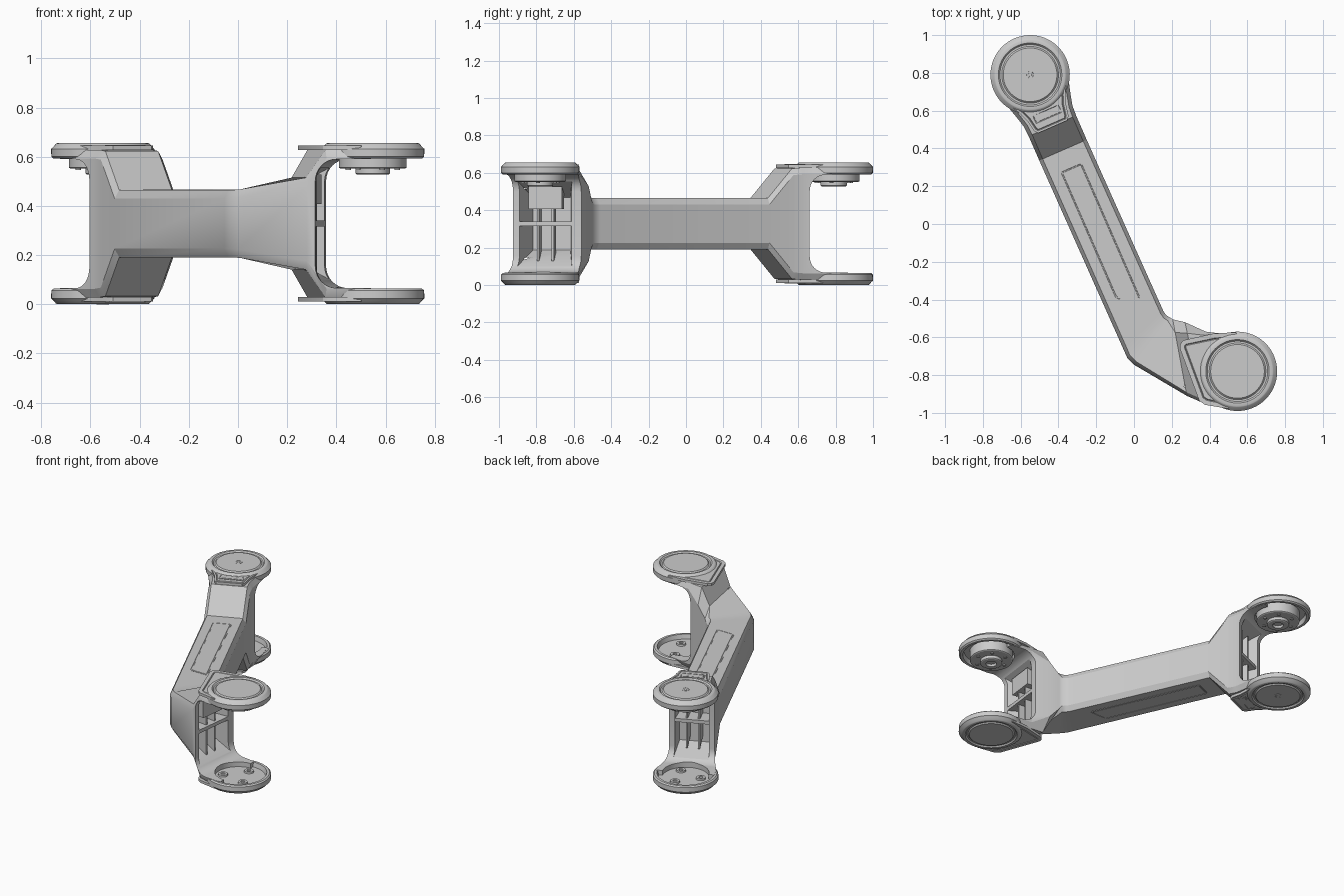
import bpy, bmesh, math
from mathutils import Vector

cube = bpy.data.objects.get("Cube")
if cube:
    bpy.data.objects.remove(cube, do_unlink=True)

MID = 0.328  # height of the mirror plane

grey = bpy.data.materials.new("light grey")
grey.use_nodes = True
grey.diffuse_color = (0.6, 0.6, 0.6, 1)
bsdf = next(n for n in grey.node_tree.nodes if n.type == 'BSDF_PRINCIPLED')
bsdf.inputs["Base Color"].default_value = (0.6, 0.6, 0.6, 1)


def finish(obj):
    bpy.ops.object.select_all(action='DESELECT')
    obj.select_set(True)
    bpy.context.view_layer.objects.active = obj
    bpy.ops.object.shade_smooth_by_angle(angle=math.radians(28))


def loft(name, rings, groove=0.0):
    """Skin a list of equal-length rings, capped; optional groove inside the last cap."""
    bm = bmesh.new()
    loops = [[bm.verts.new(p) for p in ring] for ring in rings]
    n = len(loops[0])
    for a, b in zip(loops, loops[1:]):
        for i in range(n):
            j = (i + 1) % n
            bm.faces.new((a[i], a[j], b[j], b[i]))
    bm.faces.new(loops[0])
    cap = bm.faces.new(loops[-1])
    bmesh.ops.recalc_face_normals(bm, faces=bm.faces)
    if groove:
        for thick, depth in ((groove, 0), (0.004, -0.005), (0.004, 0.005)):
            bmesh.ops.inset_region(bm, faces=[cap], thickness=thick, depth=depth)
    mesh = bpy.data.meshes.new(name)
    bm.to_mesh(mesh)
    bm.free()
    mesh.materials.append(grey)
    obj = bpy.data.objects.new(name, mesh)
    bpy.context.collection.objects.link(obj)
    finish(obj)
    return obj


class Frame:
    """Joint axes: u points from the joint into the arm, n across it, w up from mid."""
    def __init__(self, x, y, dx, dy):
        self.o = Vector((x, y, MID))
        self.u = Vector((dx, dy, 0)).normalized()
        self.v = Vector((-self.u.y, self.u.x, 0))

    def at(self, u, n, w):
        return self.o + self.u * u + self.v * n + Vector((0, 0, w))

    def flat(self, pts, w):
        return [self.at(u, n, w) for u, n in pts]

    def rect(self, u, n0, n1, w0, w1):
        return [self.at(u, n, w) for n, w in ((n0, w0), (n1, w0), (n1, w1), (n0, w1))]

    def lathe(self, name, profile, side=1, u=0, n=0, sides=64):
        rings = []
        for r, w in profile:
            rings.append([self.at(u + r * math.cos(i * math.tau / sides),
                                  n + r * math.sin(i * math.tau / sides), w * side)
                          for i in range(sides)])
        return loft(name, rings)


back = Frame(-0.55, 0.79, 0.4, -0.917)
front = Frame(0.548, -0.78, -0.99, 0.12)


# Bent arm: chamfered sections running from the back joint to the front joint
def section(L, R, h, cl=0.02, cr=0.02, vr=0.035):
    L, R = Vector(L), Vector(R)
    e = (R - L).normalized()
    outline = [(L + e * cl, h), (R - e * cr, h), (R, h - vr), (R, vr - h),
               (R - e * cr, -h), (L + e * cl, -h), (L, 0.035 - h), (L, h - 0.035)]
    return [Vector((p.x, p.y, MID + w)) for p, w in outline]


sections = []
for u, hw, h in ((0, .19, .3), (.1, .178, .3), (.18, .155, .3), (.24, .14, .3),
                 (.295, .137, .295), (.435, .137, .137)):
    sections.append(section(back.at(u, -hw, 0).xy, back.at(u, hw, 0).xy, h))
sections += [
    section((-.055, -.665), (.155, -.46), .137),
    section((-.035, -.71), (.17, -.482), .137),
    section((0, -.745), (.19, -.495), .14),
    section((.28, -.91), (.205, -.505), .187, cr=.07, vr=.06),
    section((.36, -.945), (.27, -.52), .3, cr=.06, vr=.1),
    section((.42, -.965), (.38, -.57), .3),
    section((.54, -.97), (.54, -.59), .3)]
arm = loft("arm", sections)


def carve(cutter):
    cutter.hide_render = True
    mod = arm.modifiers.new("cut", 'BOOLEAN')
    mod.operation = 'DIFFERENCE'
    mod.solver = 'EXACT'
    mod.object = cutter
    bpy.context.view_layer.objects.active = arm
    bpy.ops.object.modifier_apply(modifier=mod.name)
    bpy.data.objects.remove(cutter, do_unlink=True)


# Open forks with rounded inner corners, plus a hollow reaching into the arm
def open_fork(f, wall, radius, mouth, deep):
    corner = [(wall - radius + radius * math.sin(a), .262 - radius + radius * math.cos(a))
              for a in (i * math.pi / 16 for i in range(9))]
    profile = [(-.5, .262)] + corner
    profile += [(u, -w) for u, w in reversed(profile)]
    carve(loft("fork_cutter", [[f.at(u, n, w) for u, w in profile] for n in (-.4, .4)]))
    carve(f.lathe("dish_cutter", [(.15, -.296), (.15, .296)]))
    carve(loft("hollow_cutter", [f.rect(u, s - hw, s + hw, -h, h) for u, s, hw, h in (mouth, deep)]))


open_fork(back, .205, .085, (.15, 0, .115, .25), (.33, 0, .105, .19))
open_fork(front, .215, .09, (.19, 0, .148, .23), (.355, -.02, .1, .14))
finish(arm)

# Joint discs, their hubs and floor bosses
disc = [(.05, .295), (.175, .295), (.183, .264), (.2, .264), (.209, .272), (.21, .304),
        (.202, .311), (.19, .325), (.185, .3275), (.168, .3275), (.16, .319), (.15, .319),
        (.142, .3265), (.03, .3265)]
hub = [(.138, .298), (.138, .228), (.132, .224), (.07, .224), (.07, .204), (.064, .2), (.035, .2),
       (.03, .215)]
for tag, f in (("back", back), ("front", front)):
    for side, level in ((1, "upper"), (-1, "lower")):
        f.lathe(f"{tag}_{level}_disc", disc, side)
    f.lathe(f"{tag}_hub", hub, 1)
    for i in range(6):
        a = i * math.pi / 3
        f.lathe(f"{tag}_hub_screw", [(.011, .226), (.011, .219)], 1,
                .1 * math.cos(a), .1 * math.sin(a), 12)
    for i in range(3):
        a = .5 + i * math.tau / 3
        f.lathe(f"{tag}_floor_boss", [(.032, .297), (.03, .284), (.014, .284), (.012, .29)], -1,
                .1 * math.cos(a), .1 * math.sin(a), 24)

# Centre screws on the back joint
for side in (1, -1):
    back.lathe("centre_screw", [(.026, .32), (.026, .328), (.018, .328), (.016, .323),
                                (.01, .323), (.009, .328)], side, sides=24)

# Raised pads beside each joint and long panels on the beam
back_pad = [(.1, -.165), (.17, -.13), (.215, -.112), (.28, -.1), (.3, -.085)]
back_pad += [(u, -n) for u, n in reversed(back_pad)]
label = [(.2, -.075), (.205, -.08), (.25, -.08), (.255, -.075)]
label += [(u, -n) for u, n in reversed(label)]
panel = [(.535, -.05), (.545, -.06), (1.26, -.06), (1.275, -.05),
         (1.32, .055), (1.31, .065), (.545, .065), (.535, .055)]
front_pad = [(.245, -.635), (.262, -.615), (.42, -.58), (.54, -.573), (.6, -.78),
             (.5, -.978), (.375, -.957), (.345, -.935), (.243, -.66)]
for side in (1, -1):
    loft("back_pad", [back.flat(back_pad, w * side) for w in (.299, .311, .317)], .012)
    loft("back_label_plate", [back.flat(label, w * side) for w in (.312, .32)], .006)
    loft("beam_panel", [back.flat(panel, w * side) for w in (.132, .1385)], .003)
    loft("front_pad", [[Vector((x, y, MID + w * side)) for x, y in front_pad]
                       for w in (.299, .311, .317)], .025)

# Stiffening shelf and ribs inside the hollows
for tag, f, near, far, s in (("back", back, .115, .108, 0), ("front", front, .15, .103, -.02)):
    loft(f"{tag}_shelf", [f.rect(.215, -near, near, -.012, .012),
                          f.rect(.34, s - far, s + far, -.012, .012)])
    for n in (-.04, .04):
        for side in (1, -1):
            loft(f"{tag}_rib", [f.rect(.235, n - .006, n + .006, .012 * side, .2 * side),
                                f.rect(.335, n - .006, n + .006, .012 * side, .15 * side)])
loft("front_inner_block", [front.rect(.22, -.09, .09, .08, .2), front.rect(.32, -.09, .08, .08, .16)])
